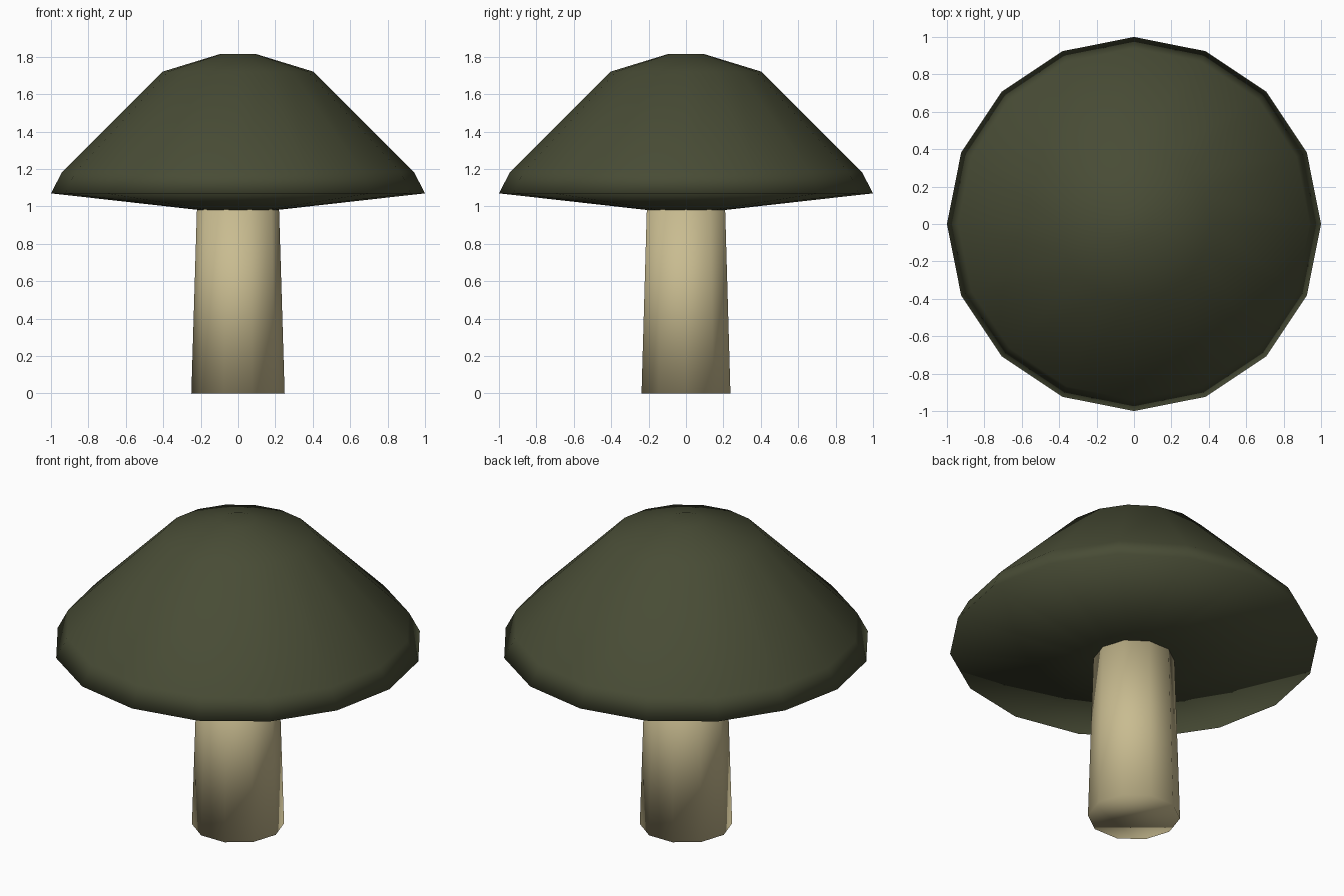
import bpy
import bmesh
from math import cos, sin, pi

if "Cube" in bpy.data.objects:
    bpy.data.objects.remove(bpy.data.objects["Cube"])


def lathe(name, profile, sides, color):
    """Closed, smooth-shaded solid turned from (radius, z) rings, bottom to top."""
    bm = bmesh.new()
    rings = []
    for r, z in profile:
        rings.append([bm.verts.new((r * cos(2 * pi * i / sides),
                                    r * sin(2 * pi * i / sides), z))
                      for i in range(sides)])
    for a, b in zip(rings, rings[1:]):
        for i in range(sides):
            j = (i + 1) % sides
            bm.faces.new((a[i], a[j], b[j], b[i]))
    bm.faces.new(rings[0][::-1])
    bm.faces.new(rings[-1])
    for f in bm.faces:
        f.smooth = True
    mesh = bpy.data.meshes.new(name)
    bm.to_mesh(mesh)
    bm.free()
    mat = bpy.data.materials.new(name + "_color")
    mat.diffuse_color = color
    mat.use_nodes = True
    mat.node_tree.nodes["Principled BSDF"].inputs["Base Color"].default_value = mat.diffuse_color
    mesh.materials.append(mat)
    obj = bpy.data.objects.new(name, mesh)
    bpy.context.collection.objects.link(obj)
    return obj


# Tapered ten-sided stem
lathe("stem", [(0.25, 0.0), (0.22, 0.99)], 10, (0.58, 0.50, 0.28, 1))

# Sixteen-sided cap: shallow conical underside, narrow lip, sloped crown
lathe("cap", [(0.2, 0.98), (1.0, 1.07), (0.94, 1.185), (0.405, 1.72), (0.095, 1.815)],
      16, (0.065, 0.072, 0.036, 1))
